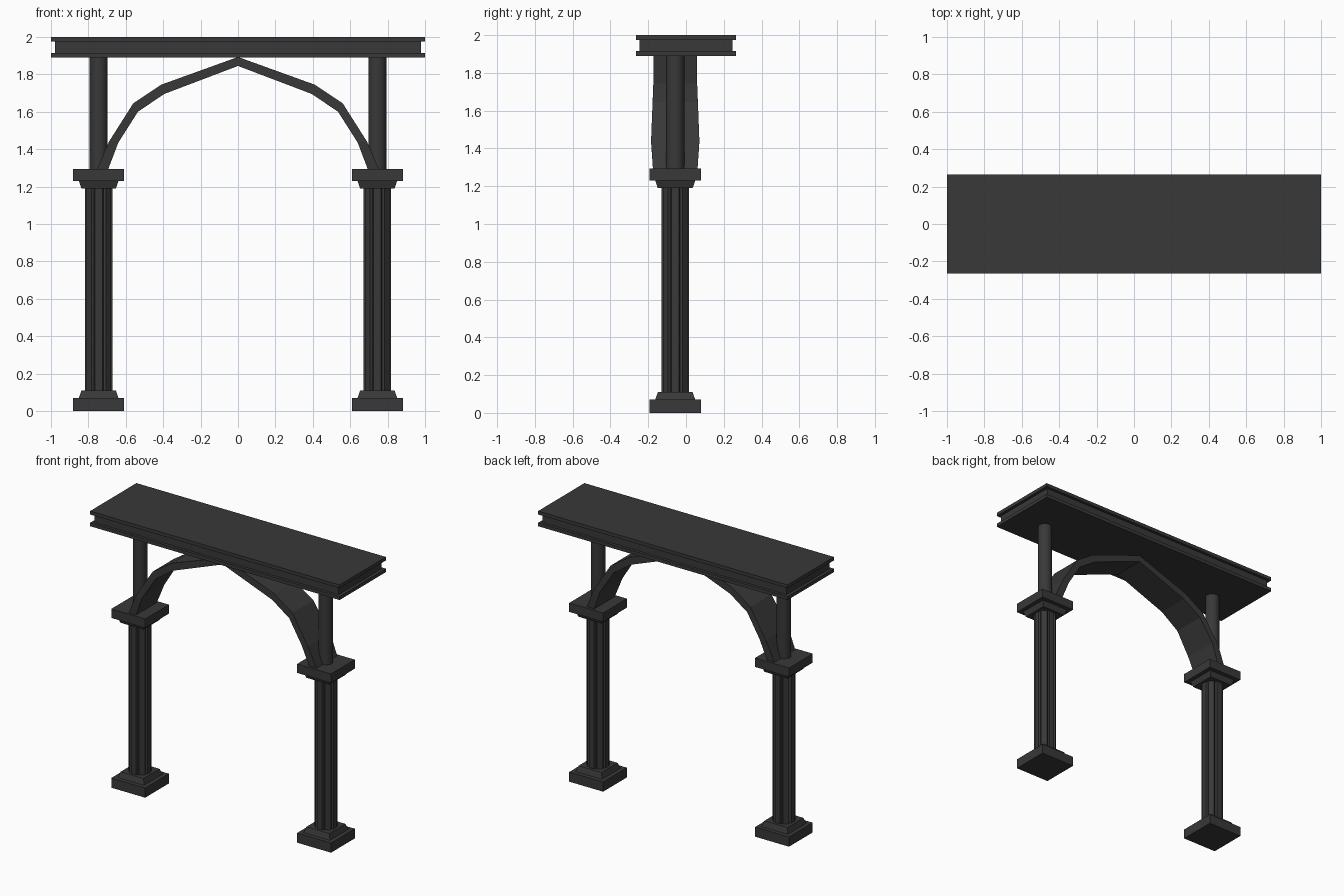
import bpy, bmesh, math

if "Cube" in bpy.data.objects:
    bpy.data.objects.remove(bpy.data.objects["Cube"])

CX, CY = 0.745, -0.057   # column axis


def make(name, verts, faces):
    me = bpy.data.meshes.new(name)
    me.from_pydata(verts, [], faces)
    bm = bmesh.new()
    bm.from_mesh(me)
    bmesh.ops.recalc_face_normals(bm, faces=bm.faces)
    bm.to_mesh(me)
    bm.free()
    ob = bpy.data.objects.new(name, me)
    bpy.context.collection.objects.link(ob)
    mat = bpy.data.materials.get("dark_iron") or bpy.data.materials.new("dark_iron")
    mat.diffuse_color = (0.04, 0.04, 0.04, 1)
    mat.use_nodes = True
    mat.node_tree.nodes["Principled BSDF"].inputs["Base Color"].default_value = mat.diffuse_color
    me.materials.append(mat)
    return ob


def loft(name, rings):
    """Skin a list of equal-length closed rings and cap both ends."""
    n = len(rings[0])
    verts = [v for r in rings for v in r]
    faces = [(i * n + j, i * n + (j + 1) % n, (i + 1) * n + (j + 1) % n, (i + 1) * n + j)
             for i in range(len(rings) - 1) for j in range(n)]
    faces += [tuple(range(n)), tuple(range(len(verts) - n, len(verts)))]
    return make(name, verts, faces)


def rect(cx, cy, hx, hy, z):
    return [(cx + sx * hx, cy + sy * hy, z) for sx, sy in ((-1, -1), (1, -1), (1, 1), (-1, 1))]


def circle(cx, cy, polar, z):
    return [(cx + r * math.cos(a), cy + r * math.sin(a), z) for r, a in polar]


# Entablature: two slabs with a recessed band between
loft("top_beam", [rect(0, 0, hx, hy, z) for hx, hy, z in (
    (1, .265, 1.89), (1, .265, 1.915), (.978, .245, 1.915),
    (.978, .245, 1.975), (1, .265, 1.975), (1, .265, 2.0))])

# Fluted shaft outline: eight flat lands with a groove between each
flutes = []
for k in range(8):
    for r, d in ((.076, -15), (.076, 15), (.065, 22.5)):
        flutes.append((r, math.radians(45 * k + d)))
round_post = [(.048, 2 * math.pi * k / 24) for k in range(24)]

# Arch half: outer point, inner point, half depth, from foot to crown
arch = [((.755, 1.29), (.695, 1.29), .118), ((.69, 1.44), (.64, 1.435), .128),
        ((.56, 1.645), (.535, 1.60), .12), ((.41, 1.745), (.395, 1.695), .116),
        ((0, 1.893), (0, 1.845), .115)]

for side, s in (("left", -1), ("right", 1)):
    x = s * CX
    # Stepped base and capital
    loft(side + "_base", [rect(x, CY, h, h, z) for h, z in (
        (.136, 0), (.136, .07), (.106, .07), (.092, .11))])
    loft(side + "_capital", [rect(x, CY, h, h, z) for h, z in (
        (.092, 1.19), (.106, 1.23), (.136, 1.23), (.136, 1.295))])
    # Shaft and upper post
    loft(side + "_shaft", [circle(x, CY, flutes, z) for z in (.11, 1.19)])
    post = loft(side + "_upper_post", [circle(x, CY, round_post, z) for z in (1.295, 1.89)])
    for p in post.data.polygons:
        p.use_smooth = len(p.vertices) == 4

# Full arch band, mirrored about the crown
stations = [(1, a) for a in arch] + [(-1, a) for a in reversed(arch[:-1])]
loft("arch", [[(s * o[0], CY - h, o[1]), (s * o[0], CY + h, o[1]),
               (s * i[0], CY + h, i[1]), (s * i[0], CY - h, i[1])]
              for s, (o, i, h) in stations])
